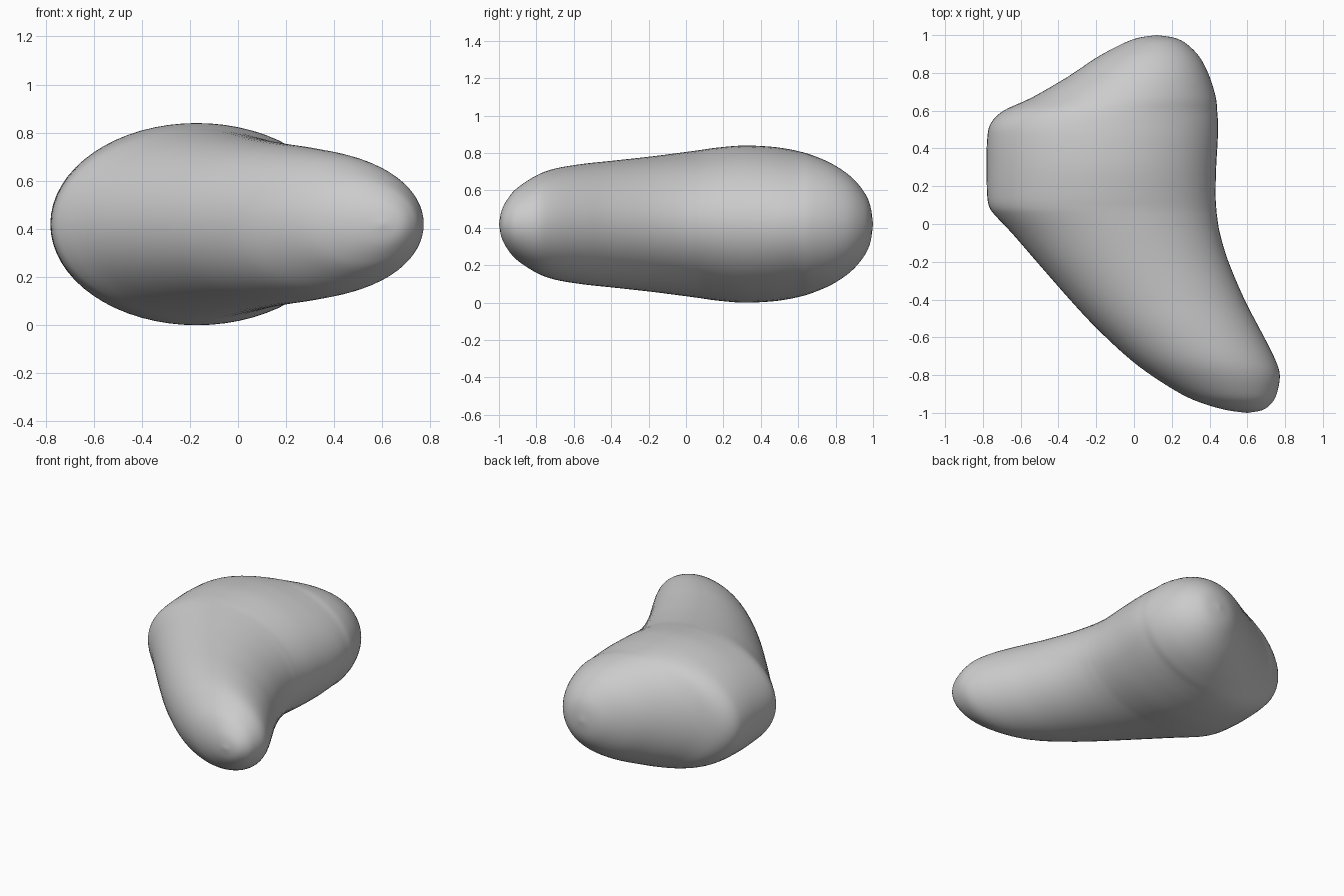
import bpy, bmesh, math

if "Cube" in bpy.data.objects:
    bpy.data.objects.remove(bpy.data.objects["Cube"])

MID_Z = 0.42      # the pebble is symmetric about this height
SIDES = 64        # points around each section
STEPS = 4         # sections between two profile rows

# Profile rows: y, left x, right x, half height
ROWS = [
    (-1.0, 0.60, 0.60, 0.0),
    (-0.985, 0.49, 0.68, 0.075),
    (-0.95, 0.365, 0.727, 0.14),
    (-0.90, 0.25, 0.755, 0.195),
    (-0.80, 0.09, 0.772, 0.26),
    (-0.70, -0.04, 0.74, 0.297),
    (-0.55, -0.20, 0.663, 0.322),
    (-0.40, -0.34, 0.585, 0.338),
    (-0.20, -0.515, 0.50, 0.36),
    (-0.05, -0.645, 0.455, 0.379),
    (0.04, -0.73, 0.44, 0.391),
    (0.09, -0.766, 0.435, 0.398),
    (0.16, -0.778, 0.432, 0.408),
    (0.30, -0.78, 0.435, 0.42),
    (0.44, -0.778, 0.443, 0.415),
    (0.53, -0.76, 0.445, 0.404),
    (0.60, -0.69, 0.44, 0.39),
    (0.67, -0.54, 0.433, 0.37),
    (0.78, -0.35, 0.40, 0.323),
    (0.88, -0.20, 0.35, 0.255),
    (0.95, -0.07, 0.283, 0.175),
    (0.985, 0.02, 0.217, 0.10),
    (1.0, 0.12, 0.12, 0.0),
]


def spline(rows, steps):
    """Smooth curve through all rows."""
    out = []
    for i in range(len(rows) - 1):
        p0, p1 = rows[max(i - 1, 0)], rows[i]
        p2, p3 = rows[i + 1], rows[min(i + 2, len(rows) - 1)]
        for s in range(steps):
            t = s / steps
            out.append([0.5 * (2 * b + (c - a) * t + (2 * a - 5 * b + 4 * c - d) * t * t
                               + (3 * b - a - 3 * c + d) * t ** 3)
                        for a, b, c, d in zip(p0, p1, p2, p3)])
    out.append(list(rows[-1]))
    return out


# Loft elliptical sections along y, closed by a tip at each end
sections = spline(ROWS, STEPS)
bm = bmesh.new()
front_tip = bm.verts.new((ROWS[0][1], ROWS[0][0], MID_Z))
back_tip = bm.verts.new((ROWS[-1][1], ROWS[-1][0], MID_Z))
rings = []
for y, left, right, half in sections[1:-1]:
    ring = []
    for k in range(SIDES):
        a = 2 * math.pi * k / SIDES
        ring.append(bm.verts.new(((left + right) / 2 + (right - left) / 2 * math.cos(a),
                                  y, MID_Z + half * math.sin(a))))
    rings.append(ring)
for k in range(SIDES):
    n = (k + 1) % SIDES
    bm.faces.new((front_tip, rings[0][k], rings[0][n]))
    bm.faces.new((back_tip, rings[-1][n], rings[-1][k]))
    for r0, r1 in zip(rings, rings[1:]):
        bm.faces.new((r0[k], r1[k], r1[n], r0[n]))
bmesh.ops.recalc_face_normals(bm, faces=bm.faces)
for f in bm.faces:
    f.smooth = True

mesh = bpy.data.meshes.new("pebble_body")
bm.to_mesh(mesh)
bm.free()
body = bpy.data.objects.new("pebble_body", mesh)
bpy.context.collection.objects.link(body)

grey = bpy.data.materials.new("light grey")
grey.diffuse_color = (0.6, 0.6, 0.6, 1)
grey.use_nodes = True
grey.node_tree.nodes["Principled BSDF"].inputs["Base Color"].default_value = grey.diffuse_color
mesh.materials.append(grey)
